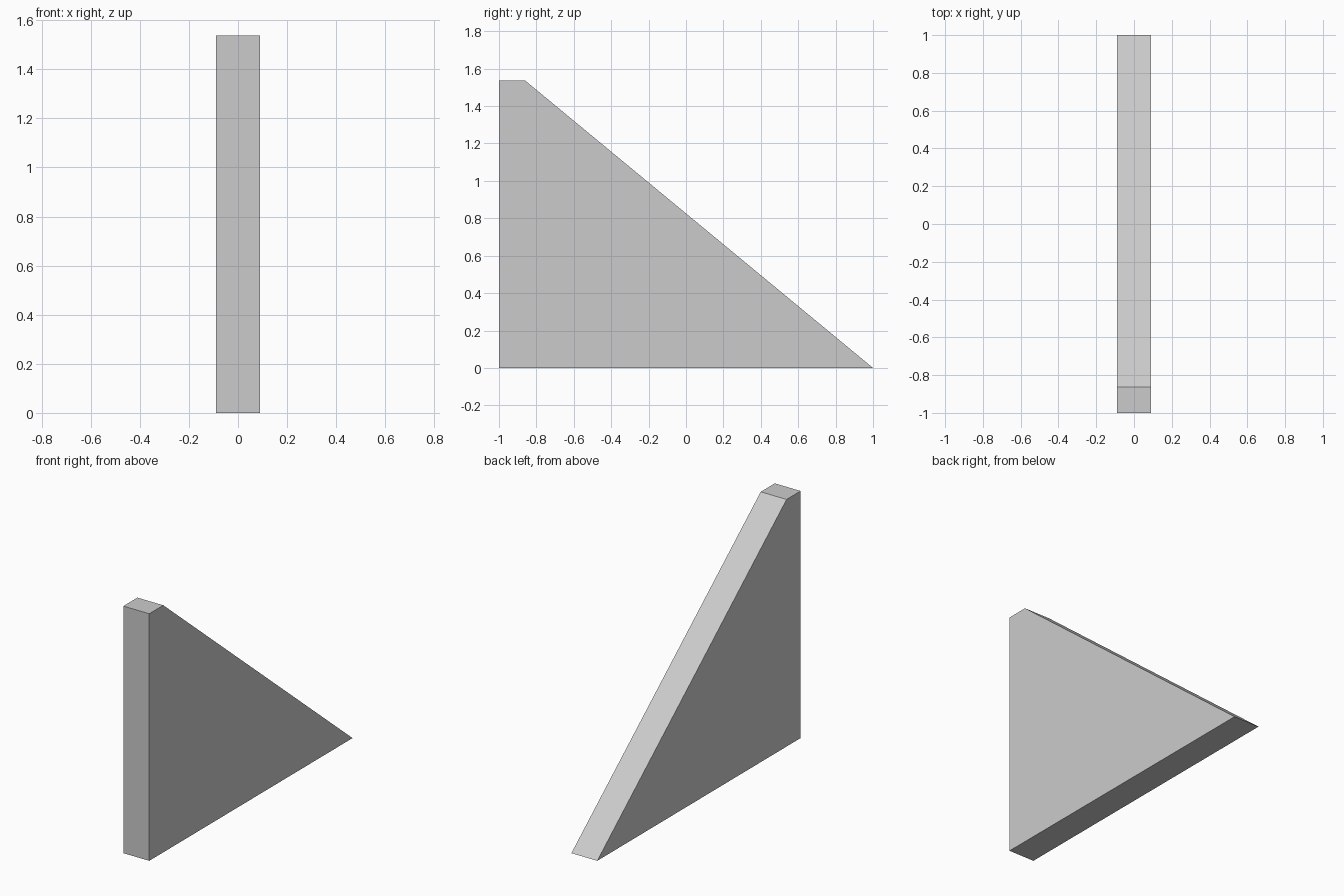
import bpy, bmesh

if "Cube" in bpy.data.objects:
    bpy.data.objects.remove(bpy.data.objects["Cube"])

HALF_WIDTH = 0.089
# Side profile as (y, z): upright back edge, narrow flat top, long slope
PROFILE = [(-1, 0), (1, 0), (-0.862, 1.538), (-1, 1.538)]

# Gusset plate: extrude the side profile across x
bm = bmesh.new()
face = bm.faces.new([bm.verts.new((-HALF_WIDTH, y, z)) for y, z in PROFILE])
result = bmesh.ops.extrude_face_region(bm, geom=[face])
moved = [v for v in result["geom"] if isinstance(v, bmesh.types.BMVert)]
bmesh.ops.translate(bm, verts=moved, vec=(2 * HALF_WIDTH, 0, 0))
bmesh.ops.recalc_face_normals(bm, faces=bm.faces)

mesh = bpy.data.meshes.new("gusset_plate")
bm.to_mesh(mesh)
bm.free()
plate = bpy.data.objects.new("gusset_plate", mesh)
bpy.context.collection.objects.link(plate)
